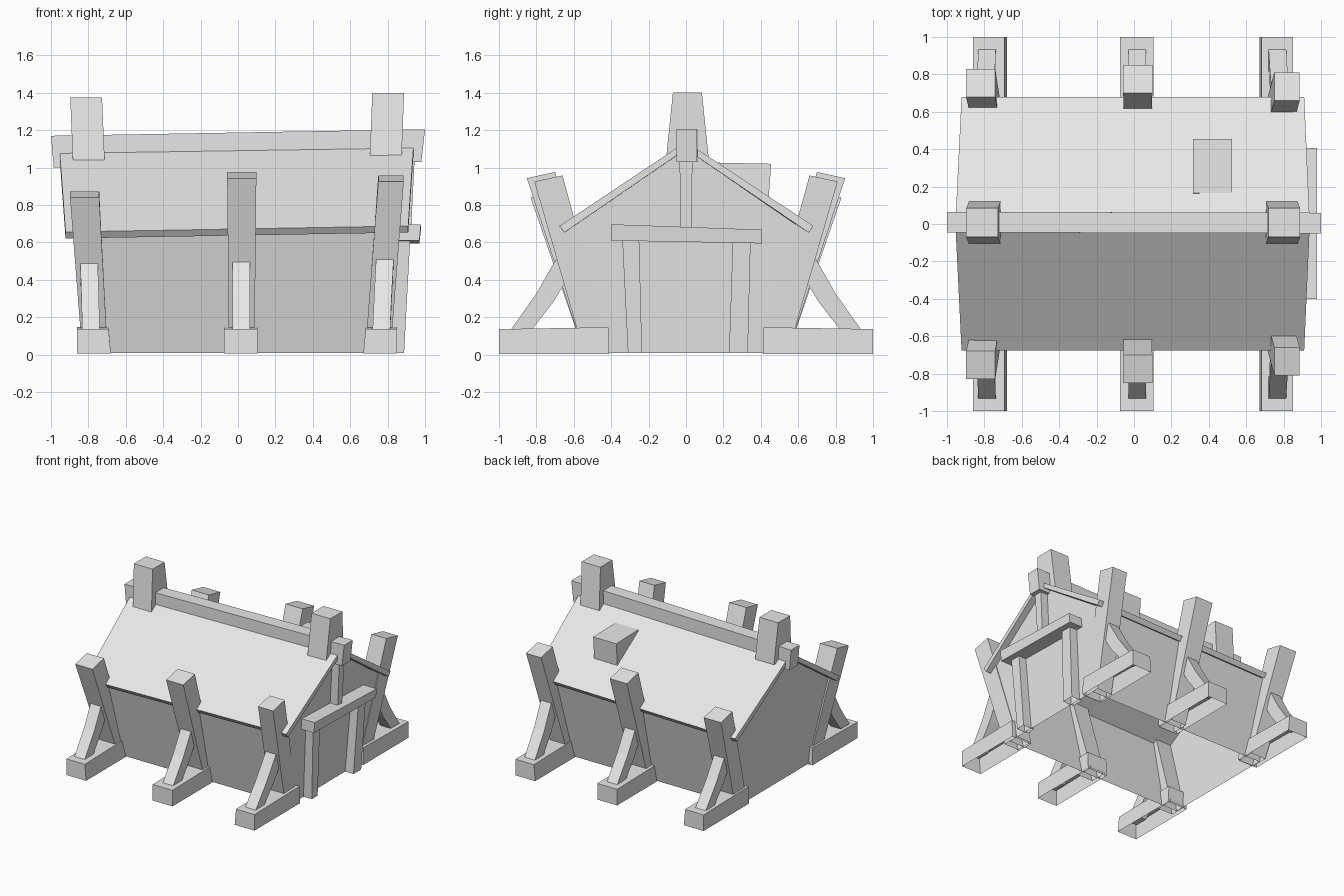
import bpy, bmesh

if "Cube" in bpy.data.objects:
    bpy.data.objects.remove(bpy.data.objects["Cube"])

mat = bpy.data.materials.new("light_grey")
mat.diffuse_color = (0.8, 0.8, 0.8, 1)
mat.use_nodes = True
mat.node_tree.nodes["Principled BSDF"].inputs["Base Color"].default_value = mat.diffuse_color


def loft(name, rings, cap_start=True, cap_end=True):
    """Skin a list of equal-sized point rings."""
    bm = bmesh.new()
    vs = [[bm.verts.new(p) for p in ring] for ring in rings]
    n = len(vs[0])
    for a, b in zip(vs, vs[1:]):
        for i in range(n):
            j = (i + 1) % n
            bm.faces.new((a[i], a[j], b[j], b[i]))
    if cap_start:
        bm.faces.new(vs[0][::-1])
    if cap_end:
        bm.faces.new(vs[-1])
    bmesh.ops.recalc_face_normals(bm, faces=bm.faces)
    me = bpy.data.meshes.new(name)
    bm.to_mesh(me)
    bm.free()
    me.materials.append(mat)
    ob = bpy.data.objects.new(name, me)
    bpy.context.collection.objects.link(ob)
    return ob


def rect(x0, x1, y0, y1, z):
    return [(x0, y0, z), (x1, y0, z), (x1, y1, z), (x0, y1, z)]


def mirror_y(ob):
    """Reflect a copy of the part to the other long side."""
    m = ob.modifiers.new("mirror", 'MIRROR')
    m.use_axis = (False, True, False)


def sag(x):
    # the roof rises slightly towards +x
    return 0.016 * x


# house shell: flared walls and gables, open underneath
def wall_ring(s):
    xb, xe, xr = (-0.825, -0.867, -0.895) if s < 0 else (0.812, 0.857, 0.885)
    t = sag(s)
    return [(xb, -0.485, 0.01), (xe, -0.638, 0.645 + t), (xr, 0, 1.083 + t),
            (xe, 0.638, 0.645 + t), (xb, 0.485, 0.01)]


shell = loft("house_walls", [wall_ring(-1), wall_ring(1)])
bm = bmesh.new()
bm.from_mesh(shell.data)
floor = [f for f in bm.faces if all(v.co.z < 0.05 for v in f.verts)]
bmesh.ops.delete(bm, geom=floor, context='FACES_ONLY')
bm.to_mesh(shell.data)
bm.free()


# roof slab with overhanging gable ends
def roof_ring(s):
    xe, xr = (-0.922, -0.955) if s < 0 else (0.91, 0.94)
    t = sag(s)
    return [(xe, -0.675, 0.672 + t), (xr, 0, 1.122 + t), (xe, 0.68, 0.672 + t),
            (xe, 0.655, 0.637 + t), (xr, 0, 1.083 + t), (xe, -0.65, 0.637 + t)]


loft("roof", [roof_ring(-1), roof_ring(1)])

# ridge beam and its two tapered blocks
loft("ridge_beam", [
    [(-0.985, -0.045, 1.0), (-0.985, 0.065, 1.0), (-1.0, 0.065, 1.17), (-1.0, -0.045, 1.17)],
    [(0.98, -0.05, 1.03), (0.98, 0.06, 1.03), (1.0, 0.06, 1.205), (1.0, -0.05, 1.205)]])
for name, bx, tx, z0, z1 in (("ridge_block_left", -0.798, -0.812, 1.04, 1.375),
                             ("ridge_block_right", 0.79, 0.803, 1.06, 1.4)):
    loft(name, [rect(bx - 0.085, bx + 0.085, -0.105, 0.12, z0),
                rect(tx - 0.085, tx + 0.085, -0.07, 0.085, z1)])

# box dormer on the back slope
loft("roof_box", [
    [(x, 0.16, 0.97), (x, 0.437, 0.78), (x, 0.455, 1.02), (x, 0.165, 1.026)]
    for x in (0.315, 0.525)])

# leaning posts with ground beams and curved braces, three per long side
supports = (  # name, beam x, post base x, post top x, top y, top z, brace base x, brace top x
    ("left", -0.77, -0.765, -0.82, 0.83, 0.84, -0.785, -0.797),
    ("middle", 0.015, 0.02, 0.02, 0.85, 0.943, 0.018, 0.018),
    ("right", 0.76, 0.747, 0.818, 0.81, 0.925, 0.765, 0.785))
for name, gx, px, tx, ty, tz, bx, ux in supports:
    wb, wt = 0.068, 0.078
    if name == "right":
        wb, wt = 0.068, 0.068
    mirror_y(loft("post_" + name, [
        rect(px - wb, px + wb, -0.545, -0.40, 0.01),
        [(tx - wt, -ty, tz), (tx + wt, -ty, tz),
         (tx + wt, -ty + 0.15, tz + 0.033), (tx - wt, -ty + 0.15, tz + 0.033)]],
        cap_start=False))

    # beam tops are trimmed a little on the side facing the middle
    w = 0.09
    l = 0.012 if name == "right" else 0
    r = 0.012 if name == "left" else 0
    mirror_y(loft("ground_beam_" + name, [
        rect(gx - w, gx + w, -1.0, -0.41, 0.005),
        [(gx - w + l, -1.0, 0.137), (gx + w - r, -1.0, 0.137),
         (gx + w - r, -0.415, 0.147), (gx - w + l, -0.415, 0.147)]], cap_start=False))

    rings = []
    for k, (yo, zo, yi, zi) in enumerate(((-0.96, 0.10, -0.85, 0.10),
                                          (-0.80, 0.325, -0.71, 0.28),
                                          (-0.695, 0.51, -0.60, 0.46))):
        x = bx + (ux - bx) * k / 2
        rings.append([(x - 0.047, yo, zo), (x + 0.047, yo, zo),
                      (x + 0.047, yi, zi), (x - 0.047, yi, zi)])
    mirror_y(loft("brace_" + name, rings))

# doorway frame on the +x gable
loft("door_lintel", [
    [(0.84, -0.40, 0.61), (0.97, -0.40, 0.61), (0.978, -0.40, 0.697), (0.84, -0.40, 0.697)],
    [(0.84, 0.405, 0.595), (0.97, 0.405, 0.595), (0.978, 0.405, 0.668), (0.84, 0.405, 0.668)]])
loft("door_post_front", [rect(0.79, 0.888, -0.31, -0.235, 0.01),
                         rect(0.82, 0.92, -0.34, -0.25, 0.61)], cap_start=False)
loft("door_post_back", [rect(0.79, 0.888, 0.23, 0.33, 0.01),
                        rect(0.82, 0.92, 0.25, 0.345, 0.61)], cap_start=False)
loft("gable_post", [rect(0.85, 0.925, -0.028, 0.028, 0.67),
                    rect(0.87, 0.945, -0.035, 0.035, 1.06)])
